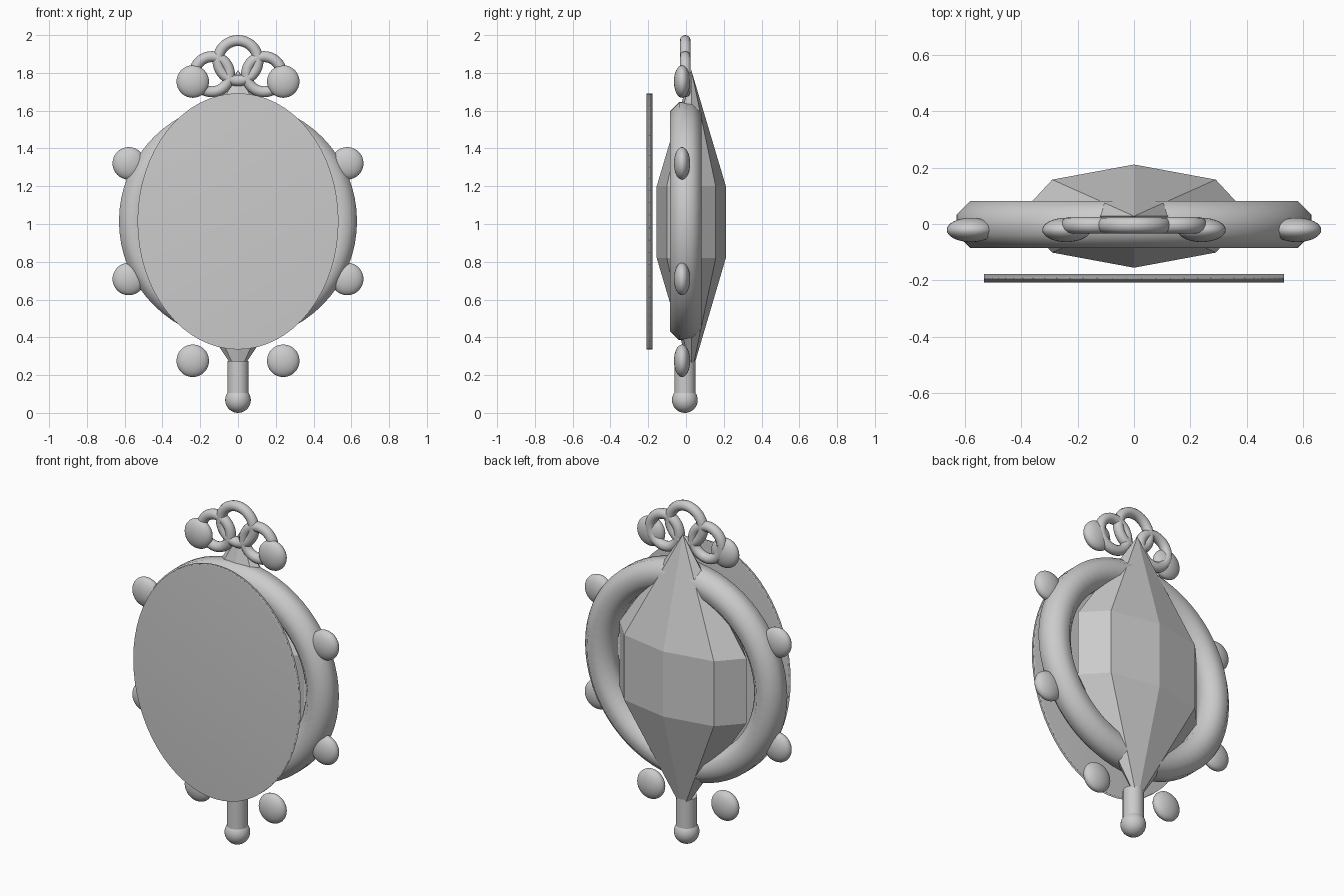
import bpy, math
from math import sin, cos, pi

if "Cube" in bpy.data.objects:
    bpy.data.objects.remove(bpy.data.objects["Cube"])


def mesh_object(name, verts, faces, smooth=True):
    me = bpy.data.meshes.new(name)
    me.from_pydata(verts, [], faces)
    me.update()
    ob = bpy.data.objects.new(name, me)
    bpy.context.collection.objects.link(ob)
    if smooth:
        for p in me.polygons:
            p.use_smooth = True
    return ob


def ring(name, cx, cy, cz, R, r, n, m, phase=0.0):
    """Ring standing in the xz plane."""
    verts, faces = [], []
    for i in range(n):
        a = 2 * pi * i / n
        for j in range(m):
            b = 2 * pi * j / m + phase
            d = R + r * cos(b)
            verts.append((cx + d * cos(a), cy + r * sin(b), cz + d * sin(a)))
            i2, j2 = (i + 1) % n, (j + 1) % m
            faces.append((i * m + j, i * m + j2, i2 * m + j2, i2 * m + j))
    return mesh_object(name, verts, faces)


def ball(name, loc, r, sy=1.0):
    bpy.ops.mesh.primitive_uv_sphere_add(segments=32, ring_count=16, radius=r, location=loc)
    ob = bpy.context.object
    ob.name = name
    ob.scale = (1, sy, 1)
    bpy.ops.object.shade_smooth()


# Flat oval plate in front, smooth shaded over its rim
bpy.ops.mesh.primitive_cylinder_add(vertices=64, radius=1, depth=1,
                                    location=(0, -0.193, 1.014), rotation=(pi / 2, 0, 0))
plate = bpy.context.object
plate.name = "front_plate"
plate.scale = (0.532, 0.678, 0.03)
bpy.ops.object.shade_smooth()

# Frame ring with octagonal section
ring("frame_ring", 0, -0.002, 1.015, 0.547, 0.09, 64, 8, pi / 8)

# Faceted gem: octagonal band with a point at each end
gv = [(0.41 * cos(k * pi / 4), 0.028 + 0.183 * sin(k * pi / 4), z)
      for z in (0.82, 1.2) for k in range(8)]
gv += [(0, 0.028, 0.2), (0, 0.028, 1.815)]
gf = []
for k in range(8):
    n = (k + 1) % 8
    gf += [(k, n, n + 8, k + 8), (n, k, 16), (k + 8, n + 8, 17)]
mesh_object("gem", gv, gf, smooth=False)

# Flattened beads around the frame
for i in range(8):
    a = pi / 8 + i * pi / 4
    ball(f"bead_{i + 1}", (0.626 * cos(a), -0.021, 1.015 + 0.8 * sin(a)), 0.086, 0.5)

# Hanging links on top
ring("top_link", 0, -0.004, 1.865, 0.106, 0.029, 40, 12)
for side, x in (("left", -0.138), ("right", 0.138)):
    ring(f"{side}_link", x, -0.004, 1.793, 0.093, 0.029, 40, 12)

# Stem and end ball at the bottom
bpy.ops.mesh.primitive_cylinder_add(vertices=32, radius=0.056, depth=0.175,
                                    location=(0, -0.006, 0.188))
bpy.context.object.name = "stem"
bpy.ops.object.shade_smooth_by_angle()
ball("end_ball", (0, -0.006, 0.068), 0.068)
